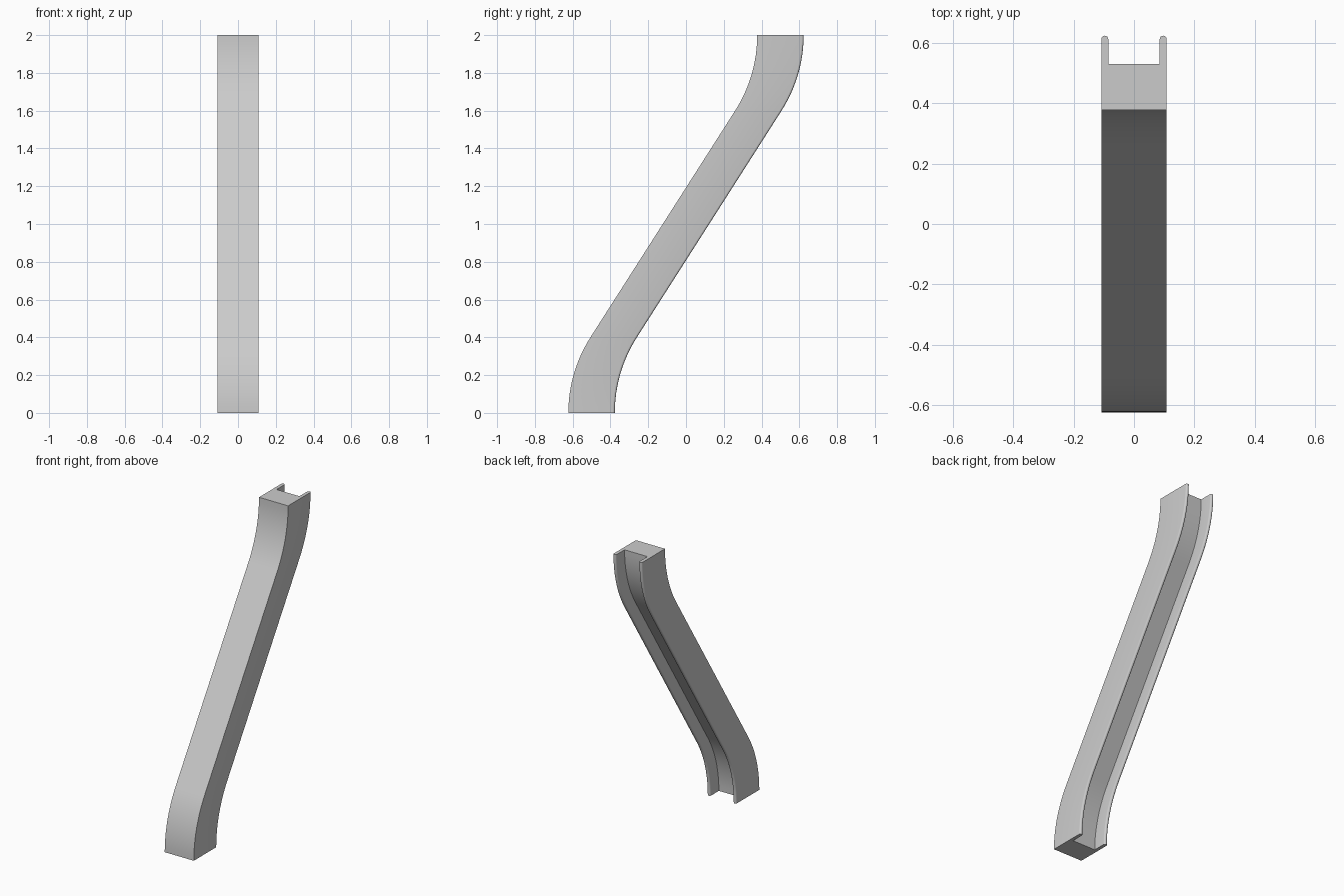
import bpy, bmesh, math

if "Cube" in bpy.data.objects:
    bpy.data.objects.remove(bpy.data.objects["Cube"])

HALF_W, INNER = 0.108, 0.085      # outer half width, channel half width
FRONT, BACK, FLOOR = -0.123, 0.123, 0.03
BEND_H, THETA, ARC_STEPS = 0.40, math.radians(32.6), 12

# Cross-section: solid slab with two thin round-edged walls
r = (HALF_W - INNER) / 2
tip = [(HALF_W - r + r * math.cos(math.pi * i / 8),
        BACK - r + r * math.sin(math.pi * i / 8)) for i in range(9)]
half = [(HALF_W, FRONT)] + tip + [(INNER, FLOOR)]
outline = half + [(-x, y) for x, y in reversed(half)]

# S-shaped path (y, z): lower bend, straight run, point-mirrored upper bend
radius = BEND_H / math.sin(THETA)
lower = []
for i in range(ARC_STEPS + 1):
    a = THETA * i / ARC_STEPS
    lower.append((-0.5 + radius * (1 - math.cos(a)), radius * math.sin(a)))
path = lower + [(-y, 2 - z) for y, z in reversed(lower)]

# Sweep the level cross-section along the path
bm = bmesh.new()
rings = [[bm.verts.new((x, y + py, pz)) for x, y in outline] for py, pz in path]
n = len(outline)
for a, b in zip(rings, rings[1:]):
    for i in range(n):
        j = (i + 1) % n
        bm.faces.new((a[i], a[j], b[j], b[i]))
bm.faces.new(rings[0][::-1])
bm.faces.new(rings[-1])
bmesh.ops.recalc_face_normals(bm, faces=bm.faces)

mesh = bpy.data.meshes.new("slide_channel")
bm.to_mesh(mesh)
bm.free()
slide = bpy.data.objects.new("slide_channel", mesh)
bpy.context.collection.objects.link(slide)
bpy.context.view_layer.objects.active = slide
slide.select_set(True)
bpy.ops.object.shade_smooth_by_angle(angle=math.radians(30))
